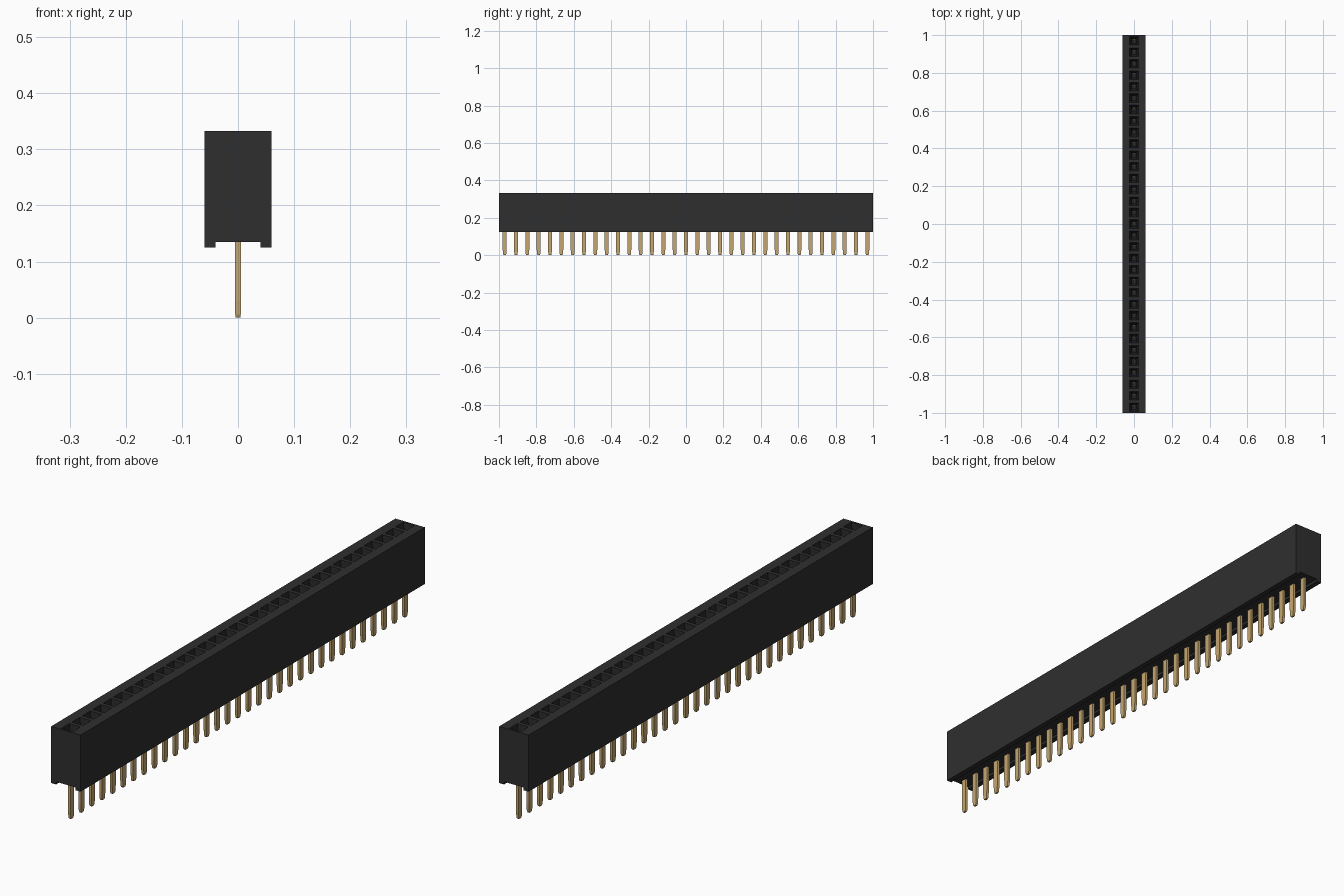
import bpy, bmesh

cube = bpy.data.objects.get("Cube")
if cube:
    bpy.data.objects.remove(cube, do_unlink=True)

COUNT = 33
PITCH = 2.0 / COUNT
HALF_W, TOP = 0.06, 0.333
RAIL_Z, FLOOR_Z, CHANNEL = 0.125, 0.135, 0.04


def material(name, rgb):
    m = bpy.data.materials.new(name)
    m.use_nodes = True
    m.diffuse_color = (*rgb, 1)
    m.node_tree.nodes["Principled BSDF"].inputs["Base Color"].default_value = (*rgb, 1)
    return m


black = material("black plastic", (0.028, 0.028, 0.028))
dark = material("dark socket", (0.014, 0.014, 0.014))
gold = material("gold metal", (0.56, 0.39, 0.165))


def finish(name, bm, mats):
    bmesh.ops.remove_doubles(bm, verts=bm.verts, dist=1e-5)
    bmesh.ops.recalc_face_normals(bm, faces=bm.faces)
    me = bpy.data.meshes.new(name)
    bm.to_mesh(me)
    bm.free()
    for m in mats:
        me.materials.append(m)
    ob = bpy.data.objects.new(name, me)
    bpy.context.collection.objects.link(ob)
    return ob


def loft(bm, rings, mat=0, cap=True):
    """Bridge rectangles given as (half x, half y, z, centre y)."""
    loops = [[bm.verts.new((sx * hx, cy + sy * hy, z))
              for sx, sy in ((-1, -1), (1, -1), (1, 1), (-1, 1))]
             for hx, hy, z, cy in rings]
    for a, b in zip(loops, loops[1:]):
        for i in range(4):
            j = (i + 1) % 4
            bm.faces.new((a[i], a[j], b[j], b[i])).material_index = mat
    if cap:
        bm.faces.new(loops[0]).material_index = mat
        bm.faces.new(loops[-1]).material_index = mat
    return loops


centres = [-1 + PITCH * (i + 0.5) for i in range(COUNT)]

# Housing: channelled section repeated per cell, each with a funnelled socket
section = [(-HALF_W, TOP), (-HALF_W, RAIL_Z), (-CHANNEL, RAIL_Z), (-CHANNEL, FLOOR_Z),
           (CHANNEL, FLOOR_Z), (CHANNEL, RAIL_Z), (HALF_W, RAIL_Z), (HALF_W, TOP)]
bm = bmesh.new()
for cy in centres:
    near, far = ([bm.verts.new((x, cy + s * PITCH / 2, z)) for x, z in section]
                 for s in (-1, 1))
    for i in range(len(section) - 1):
        bm.faces.new((near[i], near[i + 1], far[i + 1], far[i]))
    loft(bm, [(HALF_W, PITCH / 2, TOP, cy), (0.023, 0.023, TOP, cy)], cap=False)
    shaft = loft(bm, [(0.023, 0.023, TOP, cy), (0.011, 0.011, TOP - 0.03, cy),
                      (0.011, 0.011, 0.16, cy)], mat=1, cap=False)
    bm.faces.new(shaft[-1]).material_index = 1
for y in (-1, 1):
    bm.faces.new([bm.verts.new((x, y, z)) for x, z in section])
finish("housing", bm, [black, dark])

# Flat pins with tapered tips
bm = bmesh.new()
for cy in centres:
    loft(bm, [(0.004, 0.006, 0.0, cy), (0.005, 0.0085, 0.006, cy),
              (0.005, 0.0105, 0.03, cy), (0.005, 0.0105, 0.15, cy)])
finish("pins", bm, [gold])

# Paired spring contacts inside each socket
bm = bmesh.new()
for cy in centres:
    for s in (-1, 1):
        loft(bm, [(0.005, 0.0015, 0.161, cy + s * 0.008),
                  (0.005, 0.0015, 0.285, cy + s * 0.005)])
finish("socket_contacts", bm, [gold])
